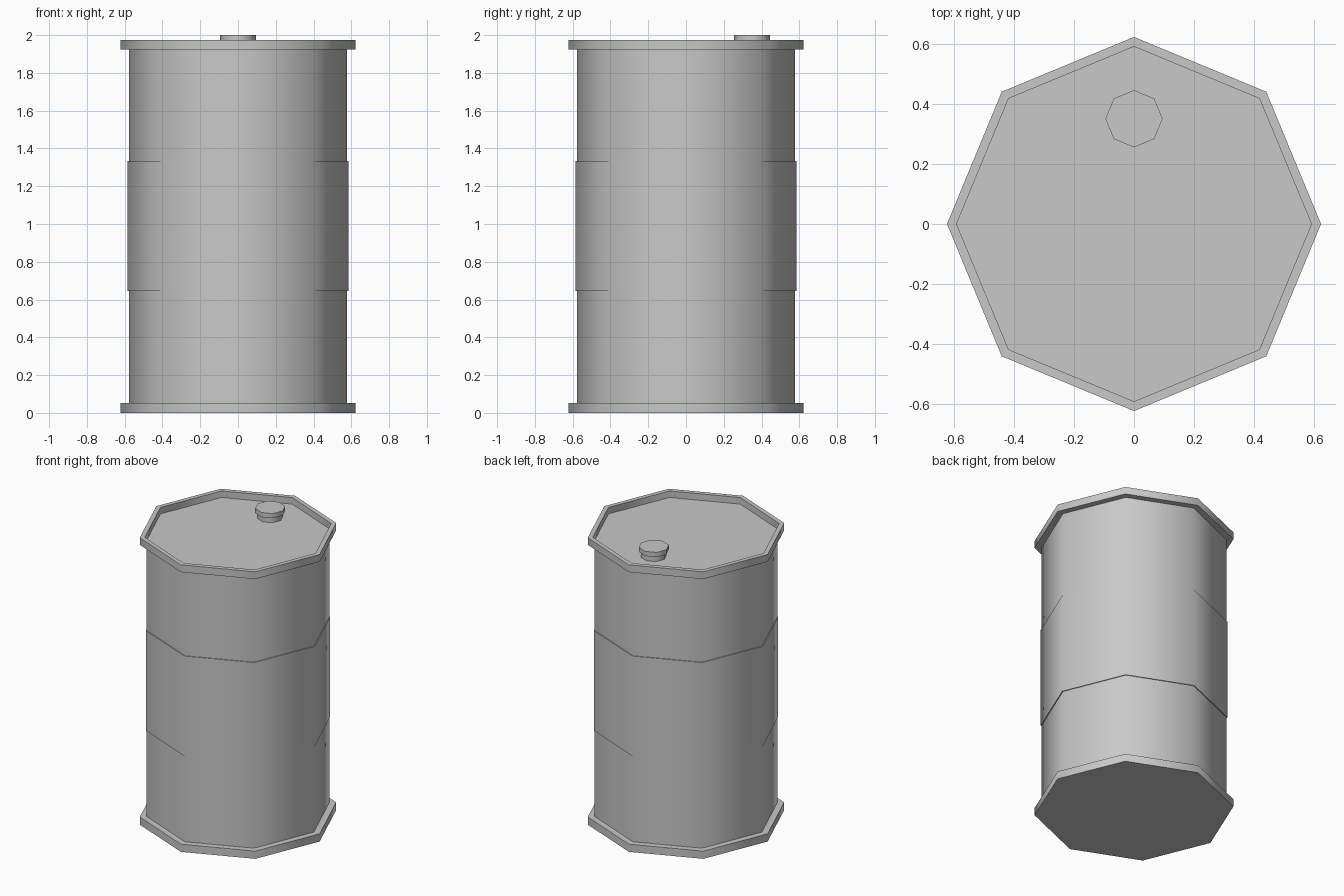
import bpy
import bmesh
from math import cos, sin, pi, radians

default = bpy.data.objects.get("Cube")
if default:
    bpy.data.objects.remove(default, do_unlink=True)

SIDES = 8

# Single grey metal
metal = bpy.data.materials.new("grey metal")
metal.use_nodes = True
grey = (0.58, 0.58, 0.58, 1)
metal.diffuse_color = grey
metal.node_tree.nodes["Principled BSDF"].inputs["Base Color"].default_value = grey


def lathe(name, profile, centre=(0, 0)):
    """Turn a (radius, height) profile, bottom to top, into a capped eight-sided solid."""
    bm = bmesh.new()
    rings = [[bm.verts.new((r * cos(2 * pi * i / SIDES), r * sin(2 * pi * i / SIDES), z))
              for i in range(SIDES)] for r, z in profile]
    for low, high in zip(rings, rings[1:]):
        for i in range(SIDES):
            j = (i + 1) % SIDES
            bm.faces.new((low[i], low[j], high[j], high[i]))
    bm.faces.new(rings[0][::-1])
    bm.faces.new(rings[-1])
    mesh = bpy.data.meshes.new(name)
    bm.to_mesh(mesh)
    bm.free()
    mesh.materials.append(metal)
    obj = bpy.data.objects.new(name, mesh)
    obj.location = (*centre, 0)
    bpy.context.collection.objects.link(obj)
    # Round the sides while keeping rims and steps crisp
    bpy.ops.object.select_all(action='DESELECT')
    obj.select_set(True)
    bpy.context.view_layer.objects.active = obj
    bpy.ops.object.shade_smooth_by_angle(angle=radians(60))
    return obj


BODY, BAND, RIM, LIP = 0.578, 0.584, 0.622, 0.59
LID = 1.925

# Drum: bottom rim, wall with a raised middle band, top rim, recessed lid
lathe("drum", [
    (RIM, 0), (RIM, 0.053), (BODY, 0.053),
    (BODY, 0.645), (BAND, 0.645), (BAND, 1.333), (BODY, 1.333),
    (BODY, LID), (RIM, LID), (RIM, 1.975), (LIP, 1.975), (LIP, LID + 0.005),
])

# Filler plug: narrow neck under a wider cap
lathe("filler_plug", [
    (0.08, LID), (0.08, 1.968), (0.095, 1.968), (0.095, 2.0),
], centre=(0, 0.35))
